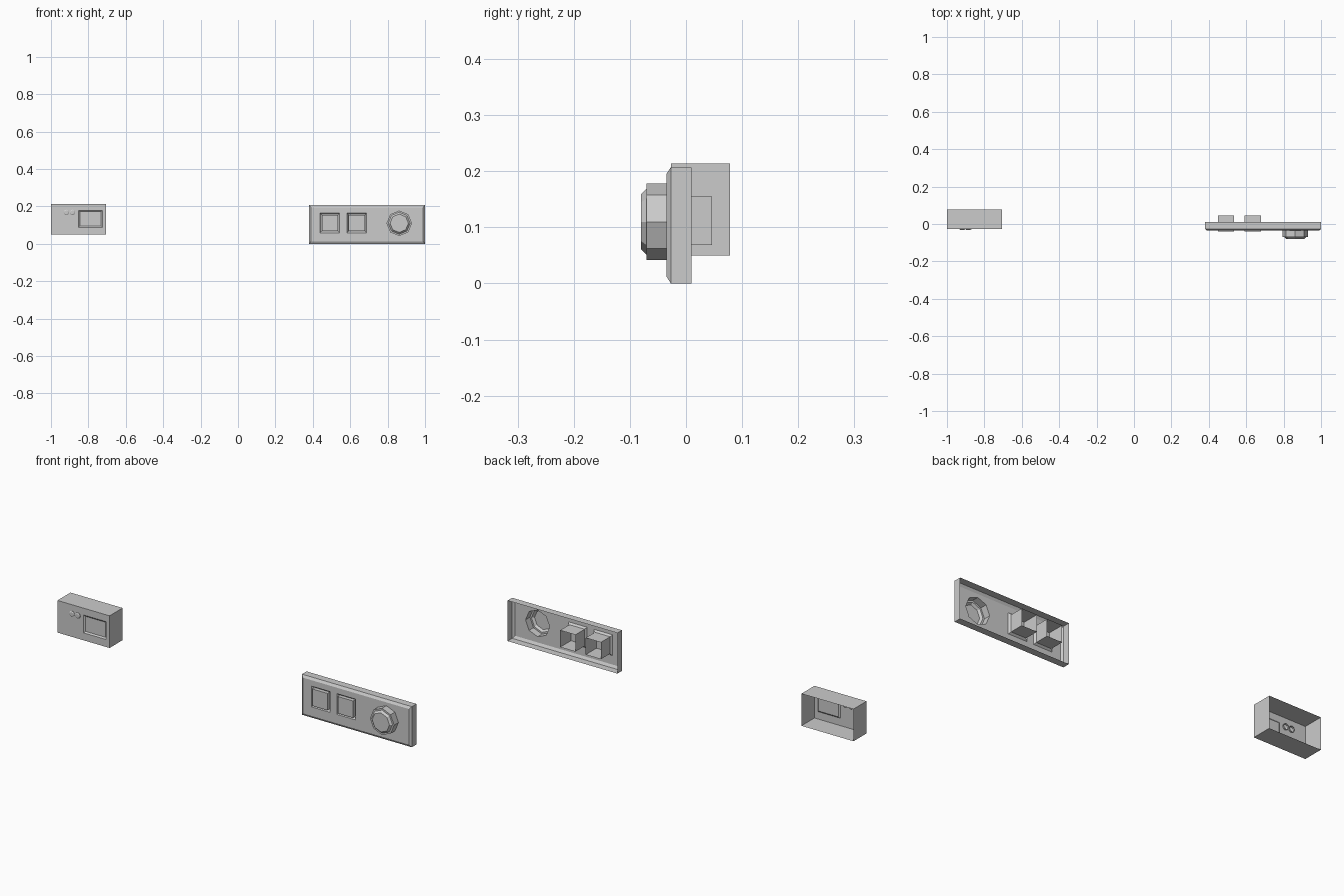
import bpy, bmesh, math

if "Cube" in bpy.data.objects:
    bpy.data.objects.remove(bpy.data.objects["Cube"])


def rect(x0, x1, z0, z1, y):
    return [(x0, y, z0), (x1, y, z0), (x1, y, z1), (x0, y, z1)]


def square(cx, cz, h, y):
    return rect(cx - h, cx + h, cz - h, cz + h, y)


def ngon(cx, cz, r, y, n=8):
    return [(cx + r * math.cos(2 * math.pi * i / n), y,
             cz + r * math.sin(2 * math.pi * i / n)) for i in range(n)]


def skin(bm, rings, cap=False):
    """Bridge rings of equal length; optionally close the last one."""
    loops = [[bm.verts.new(p) for p in r] for r in rings]
    n = len(rings[0])
    for a, b in zip(loops, loops[1:]):
        for i in range(n):
            j = (i + 1) % n
            bm.faces.new((a[i], a[j], b[j], b[i]))
    if cap:
        bm.faces.new(loops[-1])


def plate(bm, loops):
    """Flat face with holes: first loop is the border, the rest are holes."""
    edges = []
    for lp in loops:
        v = [bm.verts.new(p) for p in lp]
        edges += [bm.edges.new((v[i], v[(i + 1) % len(v)])) for i in range(len(v))]
    bmesh.ops.triangle_fill(bm, use_beauty=True, edges=edges, normal=(0, -1, 0))


def finish(name, bm):
    bmesh.ops.remove_doubles(bm, verts=bm.verts[:], dist=0.0002)
    bmesh.ops.recalc_face_normals(bm, faces=bm.faces[:])
    me = bpy.data.meshes.new(name)
    bm.to_mesh(me)
    bm.free()
    ob = bpy.data.objects.new(name, me)
    bpy.context.collection.objects.link(ob)


def loft(name, rings):
    bm = bmesh.new()
    skin(bm, rings, True)
    finish(name, bm)


# Control panel: open-backed shell, chamfered front, bevelled openings
KX, KZ = 0.862, 0.11
BZ = 0.112
BUTTONS = (0.491, 0.635)
front = rect(0.39, 0.99, 0.013, 0.195, -0.035)
bm = bmesh.new()
skin(bm, [rect(0.38, 1.0, 0, 0.207, 0.01), rect(0.38, 1.0, 0, 0.207, -0.027), front])
plate(bm, [front, ngon(KX, KZ, 0.068, -0.035)] +
      [square(x, BZ, 0.053, -0.035) for x in BUTTONS])
for x in BUTTONS:
    skin(bm, [square(x, BZ, 0.053, -0.035), square(x, BZ, 0.045, -0.025)])
finish("control_panel", bm)

# Square push buttons, hollow towards the back
for i, x in enumerate(BUTTONS):
    loft(f"push_button_{i + 1}", [square(x, BZ, 0.043, 0.046), square(x, BZ, 0.043, -0.041)])

# Eight-sided rotary knob, hollow towards the back
loft("rotary_knob", [ngon(KX, KZ, r, y) for r, y in
                     ((0.068, -0.035), (0.068, -0.07), (0.059, -0.07), (0.049, -0.08))])

# Display housing: open-backed box with a recessed screen
SX = (-0.853, -0.725, 0.088, 0.179)
SI = (-0.846, -0.732, 0.095, 0.172)
DOTS = (-0.918, -0.885)
face = rect(-1.0, -0.706, 0.05, 0.214, -0.027)
bm = bmesh.new()
skin(bm, [rect(-1.0, -0.706, 0.05, 0.214, 0.078), face])
plate(bm, [face, rect(*SX, -0.027)] + [ngon(x, 0.168, 0.015, -0.027) for x in DOTS])
skin(bm, [rect(*SX, -0.027), rect(*SI, -0.021)], True)
finish("display_housing", bm)

# Small round buttons on the housing
for i, x in enumerate(DOTS):
    loft(f"small_button_{i + 1}", [ngon(x, 0.168, r, y) for r, y in
                                   ((0.015, -0.02), (0.015, -0.029), (0.01, -0.032))])
